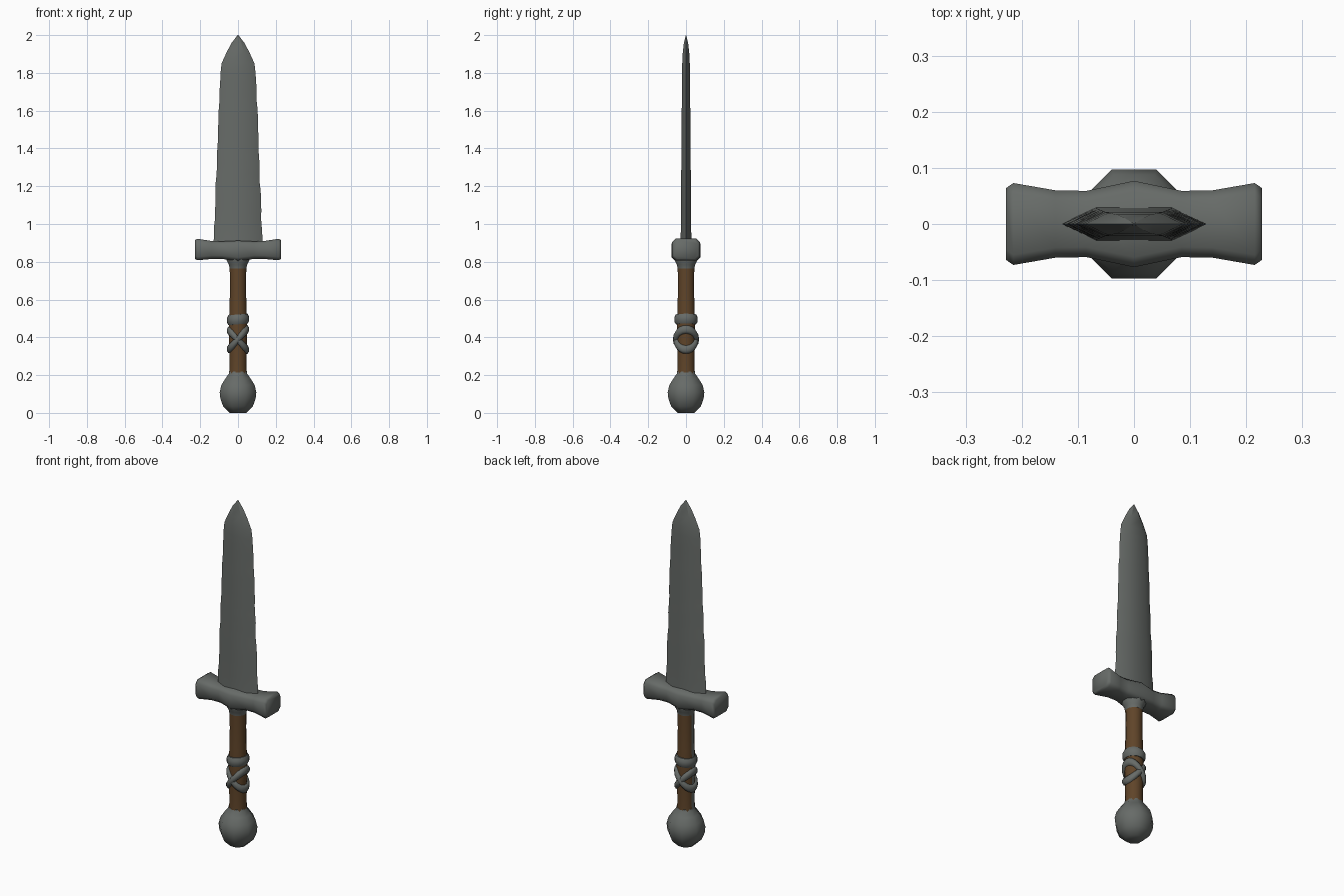
import bpy, bmesh, math, random
from mathutils import Vector

cube = bpy.data.objects.get("Cube")
if cube:
    bpy.data.objects.remove(cube, do_unlink=True)
random.seed(4)


def material(name, rgb):
    m = bpy.data.materials.new(name)
    m.use_nodes = True
    m.diffuse_color = (*rgb, 1)
    bsdf = next(n for n in m.node_tree.nodes if n.type == 'BSDF_PRINCIPLED')
    bsdf.inputs["Base Color"].default_value = (*rgb, 1)
    bsdf.inputs["Roughness"].default_value = 0.8
    return m


steel = material("dark steel", (0.135, 0.147, 0.138))
leather = material("brown leather", (0.115, 0.058, 0.022))


def loft(name, rings, mats, angle, closed=False, rule=None):
    """Skin a list of equal rings, capped at the ends or closed to a loop."""
    bm = bmesh.new()
    rows = [[bm.verts.new(p) for p in ring] for ring in rings]
    n = len(rows[0])
    pairs = list(zip(rows, rows[1:]))
    if closed:
        pairs.append((rows[-1], rows[0]))
    else:
        bm.faces.new(rows[0])
        bm.faces.new(rows[-1])
    for a, b in pairs:
        for i in range(n):
            j = (i + 1) % n
            bm.faces.new((a[i], a[j], b[j], b[i]))
    bmesh.ops.recalc_face_normals(bm, faces=bm.faces)
    bm.normal_update()
    for f in bm.faces:
        f.material_index = 1 if rule and rule(f) else 0
    me = bpy.data.meshes.new(name)
    bm.to_mesh(me)
    bm.free()
    for m in mats:
        me.materials.append(m)
    ob = bpy.data.objects.new(name, me)
    bpy.context.collection.objects.link(ob)
    bpy.ops.object.select_all(action='DESELECT')
    ob.select_set(True)
    bpy.context.view_layer.objects.active = ob
    bpy.ops.object.shade_smooth_by_angle(angle=math.radians(angle))
    return ob


def turned(profile, sides):
    """Rings of a lathe profile of (radius, height), flats facing the axes."""
    turns = [2 * math.pi * (i + 0.5) / sides for i in range(sides)]
    return [[(r * math.cos(t), r * math.sin(t), z) for t in turns] for r, z in profile]


# Blade: six-sided section, gently tapering, with lightly worn edges
def blade_ring(z, w, t, wear=0.0):
    left, right = (w - random.uniform(0, wear) for _ in range(2))
    f = 0.52 * w
    return [(-left, 0, z), (-f, -t, z), (f, -t, z), (right, 0, z), (f, t, z), (-f, t, z)]


blade = [blade_ring(0.87, 0.13, 0.031)]
steps = 18
for i in range(steps + 1):
    k = i / steps
    blade.append(blade_ring(0.93 + 0.87 * k, 0.13 - 0.033 * k, 0.028 - 0.007 * k, 0.005))
for z, w, t in [(1.85, 0.087, 0.02), (1.91, 0.06, 0.017), (1.96, 0.033, 0.011), (2.0, 0.002, 0.001)]:
    blade.append(blade_ring(z, w, t))
loft("blade", blade, [steel], 30)


# Crossguard: chamfered section, flared ends and a swollen middle
def guard_ring(x, hy, low, high, c=0.018):
    corners = [(-hy + c, low), (hy - c, low), (hy, low + c), (hy, high - c),
               (hy - c, high), (-hy + c, high), (-hy, high - c), (-hy, low + c)]
    return [(x, y, z) for y, z in corners]


half = [(0.0, 0.077, 0.805, 0.912), (0.085, 0.059, 0.815, 0.908), (0.14, 0.06, 0.815, 0.91),
        (0.215, 0.073, 0.808, 0.922), (0.228, 0.064, 0.816, 0.914)]
stations = [(-x, *rest) for x, *rest in reversed(half[1:])] + half
loft("crossguard", [guard_ring(*s) for s in stations], [steel], 50)

# Collar under the crossguard
loft("collar", turned([(0.046, 0.765), (0.05, 0.785), (0.066, 0.815), (0.066, 0.84)], 12), [steel], 50)

# Grip: leather with a bare steel strip down its right side
grip_profile = [(0.05, 0.19), (0.046, 0.25), (0.048, 0.35), (0.05, 0.48),
                (0.046, 0.56), (0.044, 0.68), (0.046, 0.79)]
loft("grip", turned(grip_profile, 12), [leather, steel], 50,
     rule=lambda f: f.normal.x < -0.9)

# Pommel: eight-sided ball with a short neck
ball = [(0.048, 0.0), (0.085, 0.035), (0.101, 0.075), (0.105, 0.11),
        (0.095, 0.148), (0.072, 0.182), (0.053, 0.207), (0.049, 0.22)]
loft("pommel", turned(ball, 8), [steel], 60)


# Wrapping: one level band and two tilted bands that cross front and back
def band(name, height, tilt, rx, ry, tall):
    section = [(-0.014, -tall), (0.004, -tall), (0.012, -0.4 * tall),
               (0.012, 0.4 * tall), (0.004, tall), (-0.014, tall)]
    rings = []
    for i in range(20):
        a = 2 * math.pi * i / 20
        c, s = math.cos(a), math.sin(a)
        z = height + tilt * c
        rings.append([Vector(((rx + d) * c, (ry + d) * s, z + h)) for d, h in section])
    loft(name, rings, [steel], 60, closed=True)


band("upper_band", 0.495, 0.004, 0.047, 0.05, 0.026)
band("cross_band_rising", 0.39, 0.052, 0.047, 0.056, 0.022)
band("cross_band_falling", 0.385, -0.05, 0.047, 0.053, 0.022)
